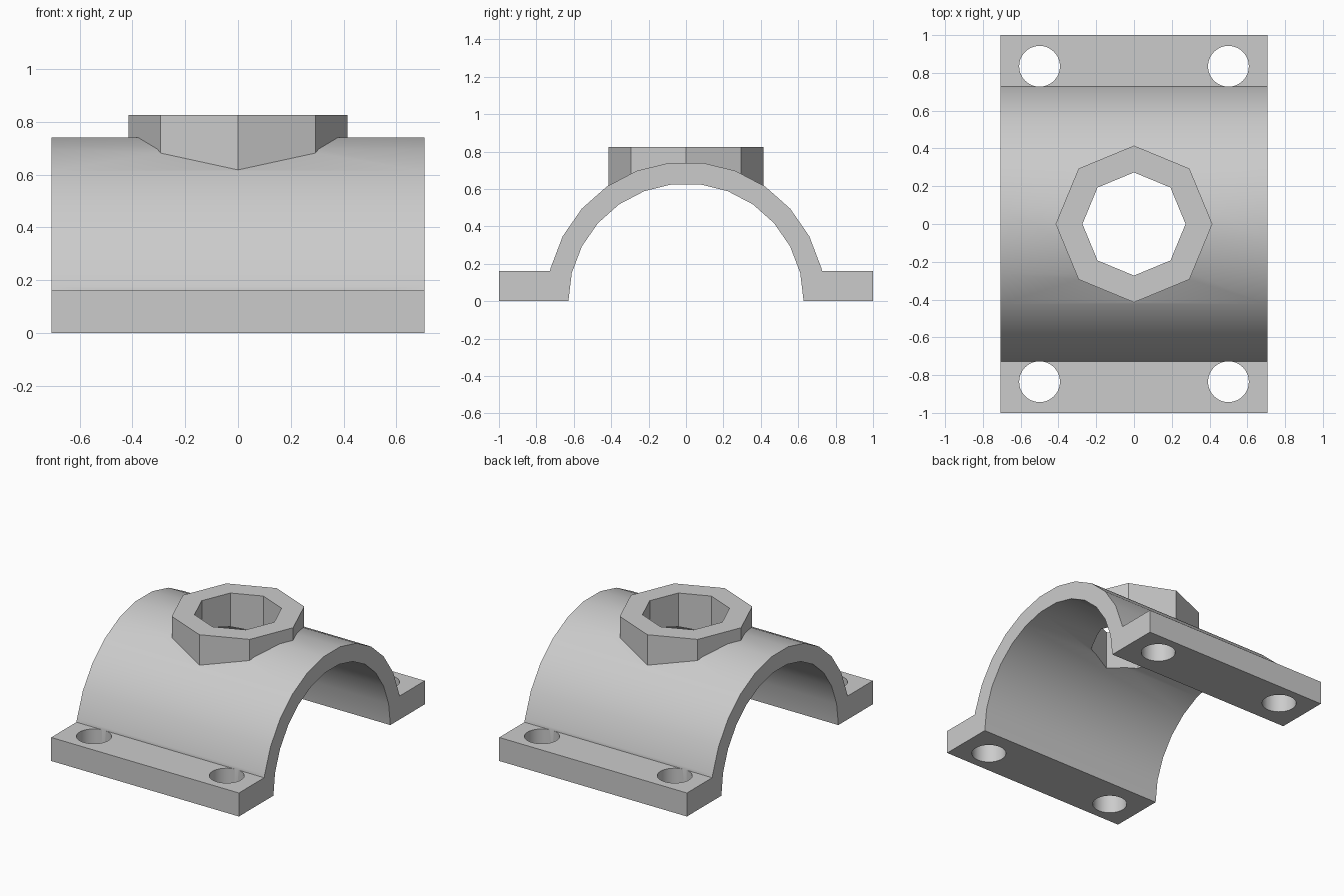
import bpy
import bmesh
import math

if "Cube" in bpy.data.objects:
    bpy.data.objects.remove(bpy.data.objects["Cube"], do_unlink=True)

HALF_WIDTH = 0.707
FLANGE_TOP = 0.16
OUTER_R, INNER_R = 0.745, 0.629
ARC_STEPS = 13

# Single grey finish
grey = bpy.data.materials.new("plain grey")
grey.use_nodes = True
colour = (0.6, 0.6, 0.6, 1)
grey.diffuse_color = colour
grey.node_tree.nodes["Principled BSDF"].inputs["Base Color"].default_value = colour


def circle(radius, sides, first=0, last=None):
    """Points of a regular polygon, starting on the first axis."""
    last = sides if last is None else last
    return [(radius * math.cos(math.tau * k / sides),
             radius * math.sin(math.tau * k / sides)) for k in range(first, last)]


def prism(name, points, low, high, axis):
    """Extrude a 2D outline along x (outline in y, z) or z (outline in x, y)."""
    bm = bmesh.new()
    verts = [bm.verts.new((low, a, b) if axis == "x" else (a, b, low)) for a, b in points]
    face = bm.faces.new(verts)
    top = bmesh.ops.extrude_face_region(bm, geom=[face])["geom"]
    move = (high - low, 0, 0) if axis == "x" else (0, 0, high - low)
    bmesh.ops.translate(bm, vec=move, verts=[g for g in top if isinstance(g, bmesh.types.BMVert)])
    bmesh.ops.recalc_face_normals(bm, faces=bm.faces)
    mesh = bpy.data.meshes.new(name)
    bm.to_mesh(mesh)
    bm.free()
    mesh.materials.append(grey)
    obj = bpy.data.objects.new(name, mesh)
    bpy.context.collection.objects.link(obj)
    return obj


def combine(target, tool, operation):
    """Apply a boolean and discard the tool."""
    tool.hide_render = True
    mod = target.modifiers.new(tool.name, "BOOLEAN")
    mod.operation, mod.solver, mod.object = operation, "EXACT", tool
    bpy.context.view_layer.objects.active = target
    bpy.ops.object.modifier_apply(modifier=mod.name)
    bpy.data.objects.remove(tool, do_unlink=True)


# Arched saddle with a flange on each side, solid at first
arch = circle(OUTER_R, 2 * ARC_STEPS, 1, ARC_STEPS)
outline = [(1, 0), (1, FLANGE_TOP), (0.728, FLANGE_TOP)] + arch
outline += [(-0.728, FLANGE_TOP), (-1, FLANGE_TOP), (-1, 0)]
clamp = prism("saddle_clamp", outline, -HALF_WIDTH, HALF_WIDTH, "x")

# Octagonal boss on the crown
combine(clamp, prism("boss", circle(0.415, 8), 0.3, 0.825, "z"), "UNION")

# Pipe bore along the length, then the octagonal port through the boss
combine(clamp, prism("bore", circle(INNER_R, 2 * ARC_STEPS), -1, 1, "x"), "DIFFERENCE")
combine(clamp, prism("port", circle(0.273, 8), 0.2, 1, "z"), "DIFFERENCE")

# Four bolt holes in the flanges
for sx in (-1, 1):
    for sy in (-1, 1):
        ring = [(x + sx * 0.5, y + sy * 0.835) for x, y in circle(0.108, 40)]
        combine(clamp, prism("bolt_hole", ring, -0.1, 0.3, "z"), "DIFFERENCE")

# Smooth the arch and the holes, keep the hard edges
bpy.ops.object.select_all(action="DESELECT")
clamp.select_set(True)
bpy.context.view_layer.objects.active = clamp
bpy.ops.object.shade_smooth_by_angle(angle=math.radians(30))
